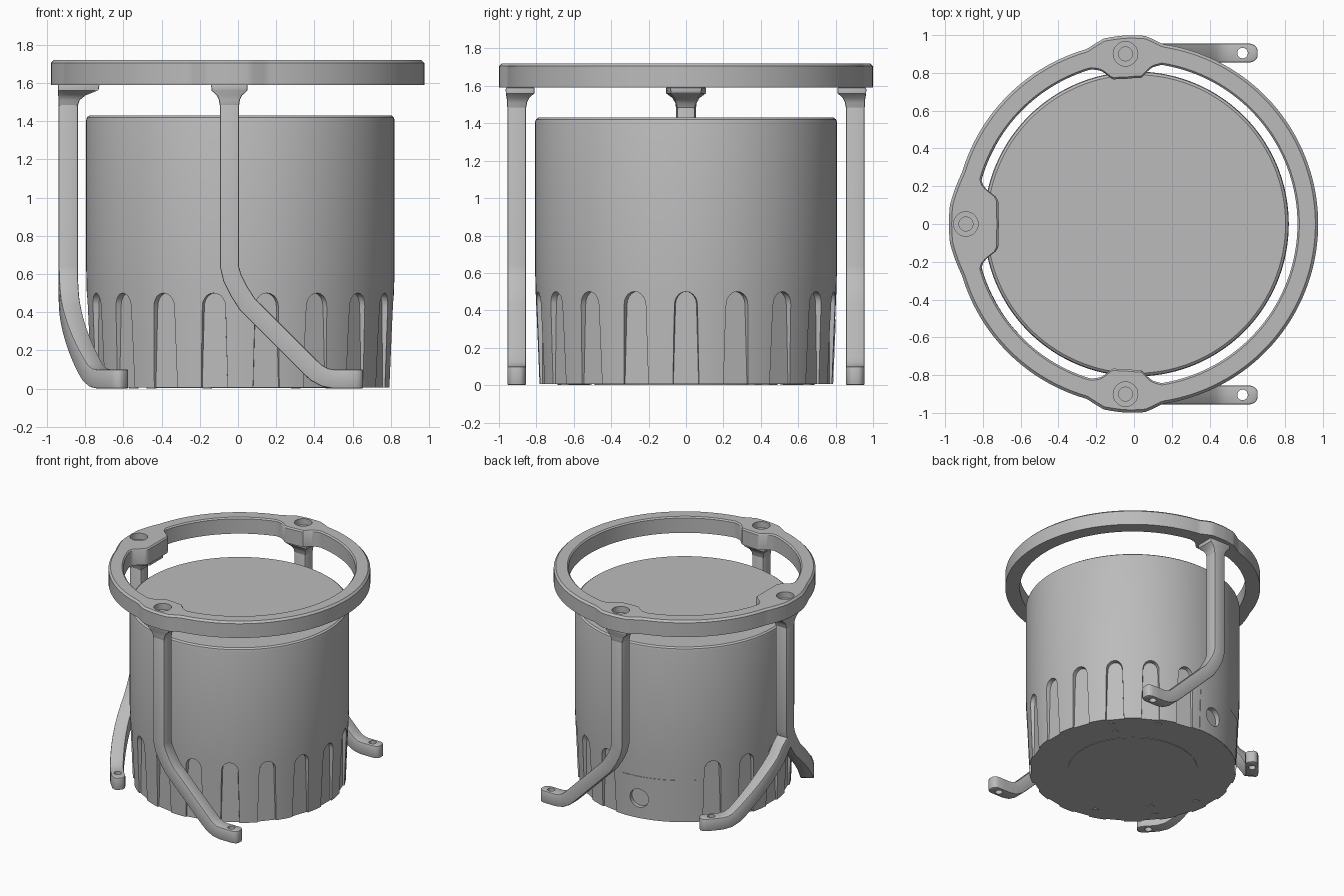
import bpy, bmesh
from math import sin, cos, pi, radians, degrees, hypot
from mathutils import Vector, Matrix

if "Cube" in bpy.data.objects:
    bpy.data.objects.remove(bpy.data.objects["Cube"])

CX = 0.0125      # shared axis of body and ring
RB = 0.9025      # radius of the bolt and leg circle
FRONT, LEFT = radians(-93.65), pi

grey = bpy.data.materials.new("plain grey")
grey.use_nodes = True
grey.diffuse_color = (0.5, 0.5, 0.5, 1)
grey.node_tree.nodes["Principled BSDF"].inputs["Base Color"].default_value = (0.5, 0.5, 0.5, 1)


def polar(r, a, z):
    return Vector((CX + r * cos(a), r * sin(a), z))


def finish(name, bm):
    bmesh.ops.recalc_face_normals(bm, faces=bm.faces[:])
    me = bpy.data.meshes.new(name)
    bm.to_mesh(me)
    bm.free()
    ob = bpy.data.objects.new(name, me)
    bpy.context.collection.objects.link(ob)
    me.materials.append(grey)
    return ob


def loft(name, rings, closed=False):
    """Skin a list of equal vertex rings; cap the ends unless closed."""
    bm = bmesh.new()
    vs = [[bm.verts.new(p) for p in ring] for ring in rings]
    n = len(vs[0])
    pairs = list(zip(vs, vs[1:])) + ([(vs[-1], vs[0])] if closed else [])
    for a, b in pairs:
        for i in range(n):
            j = (i + 1) % n
            bm.faces.new((a[i], a[j], b[j], b[i]))
    if not closed:
        bm.faces.new(vs[0])
        bm.faces.new(vs[-1])
    return finish(name, bm)


def cylinder(name, r, low, high, seg=32):
    """Cylinder between two points."""
    low, high = Vector(low), Vector(high)
    axis = high - low
    bm = bmesh.new()
    m = Matrix.Translation((low + high) / 2) @ axis.to_track_quat('Z', 'Y').to_matrix().to_4x4()
    bmesh.ops.create_cone(bm, cap_ends=True, segments=seg, radius1=r, radius2=r,
                          depth=axis.length, matrix=m)
    return finish(name, bm)


def activate(ob):
    bpy.ops.object.select_all(action='DESELECT')
    ob.select_set(True)
    bpy.context.view_layer.objects.active = ob


def apply(ob, mod):
    activate(ob)
    bpy.ops.object.modifier_apply(modifier=mod.name)


def cut(ob, cutter):
    mod = ob.modifiers.new("cut", 'BOOLEAN')
    mod.operation, mod.solver, mod.object = 'DIFFERENCE', 'EXACT', cutter
    apply(ob, mod)
    bpy.data.objects.remove(cutter)


def round_edges(ob, width):
    mod = ob.modifiers.new("round", 'BEVEL')
    mod.width, mod.segments, mod.angle_limit = width, 2, radians(50)
    apply(ob, mod)


def smooth(ob, angle=35):
    activate(ob)
    bpy.ops.object.shade_smooth_by_angle(angle=radians(angle))


# Body: slightly tapered drum with a rounded top rim
SEG = 144
profile = [(0.783, 0.005), (0.795, 0.3), (0.804, 0.5), (0.807, 0.62),
           (0.807, 1.405), (0.803, 1.42), (0.79, 1.43)]
body = loft("body", [[polar(r, 2 * pi * i / SEG, z) for i in range(SEG)] for r, z in profile])

# Round-topped flutes around the lower body, left out where the panel sits
outline = [(-0.078, -0.1), (0.078, -0.1)]
outline += [(0.062 * cos(pi * k / 10), 0.43 + 0.07 * sin(pi * k / 10)) for k in range(11)]
for k in range(18):
    if k in (5, 6):
        continue
    a = radians(20 * k)
    side = Vector((-sin(a), cos(a), 0))
    rings = [[polar(r, a, z) + side * t * w for t, z in outline]
             for r, w in ((0.768, 0.9), (0.9, 1.3))]
    cut(body, loft("flute_cutter", rings))

# Access panel with a round recess
panel_rings = []
for k in range(25):
    a = radians(90 + 41 * k / 24)
    panel_rings.append([polar(r, a, z) for r, z in
                        ((0.77, 0.006), (0.787, 0.006), (0.801, 0.35), (0.77, 0.35))])
panel = loft("access_panel", panel_rings)
port = radians(100)
for ob in (panel, body):
    cut(ob, cylinder("port_cutter", 0.075, polar(0.755, port, 0.17), polar(0.95, port, 0.17)))
smooth(panel)
smooth(body, 25)

# Underside plate and screws
smooth(cylinder("base_plate", 0.49, (CX, 0, 0.002), (CX, 0, 0.02), 64))
for r, deg in ((0.71, 66), (0.71, 37), (0.59, 37), (0.67, -105),
               (0.575, 216), (0.69, 216), (0.68, 185)):
    a = radians(deg)
    smooth(cylinder("base_screw", 0.025, polar(r, a, 0), polar(r, a, 0.02), 20))


# Top ring with three thickened bolt pads
def ramp(t, points):
    for (t0, v0), (t1, v1) in zip(points, points[1:]):
        if t <= t1:
            return v0 + (v1 - v0) * (t - t0) / (t1 - t0)
    return points[-1][1]


R_OUT, R_IN = 0.9625, 0.853
SMALL = ([(0, 1.0), (0.1, 0.997), (0.13, 0.985), (0.19, R_OUT)],
         [(0, 0.77), (0.09, 0.775), (0.14, 0.827), (0.16, 0.838), (0.2, R_IN)])
LARGE = ([(0, 0.9925), (0.09, 0.992), (0.15, 0.982), (0.26, R_OUT)],
         [(0, 0.727), (0.14, 0.738), (0.17, 0.752), (0.215, 0.83), (0.25, R_IN)])
BOLTS = [(FRONT, SMALL), (-FRONT, SMALL), (LEFT, LARGE)]

sections = []
for k in range(360):
    a = radians(k)
    ro, ri = R_OUT, R_IN
    for centre, (outer, inner) in BOLTS:
        t = RB * abs((a - centre + pi) % (2 * pi) - pi)
        ro, ri = max(ro, ramp(t, outer)), min(ri, ramp(t, inner))
    sections.append([polar(r, a, z) for r, z in
                     ((ro, 1.59), (ro, 1.705), (ro - 0.015, 1.72),
                      (ri + 0.01, 1.72), (ri, 1.71), (ri, 1.59))])
ring = loft("top_ring", sections, closed=True)
for a, _ in BOLTS:
    for r, depth in ((0.065, 1.67), (0.037, 1.63)):
        cut(ring, cylinder("bolt_cutter", r, polar(RB, a, depth), polar(RB, a, 1.8)))
smooth(ring)


# Legs: a square bar swept along a path of (sideways, height)
def straight(sign):
    return lambda t, d, z: Vector((-0.045 + t, sign * (0.905 + d), z))


def arc(sign):
    return lambda t, d, z: polar(RB + d, LEFT + sign * t / RB, z)


BEND = [(0, 0.64), (0.015, 0.58), (0.05, 0.51), (0.095, 0.44)]
BEND += [(0.095 + 0.325 * k / 8, 0.44 - 0.325 * k / 8) for k in range(1, 9)]
BEND += [(0.455, 0.083), (0.5, 0.058), (0.55, 0.05), (0.6, 0.05), (0.66, 0.05)]
TIP = [(0.68, 0.043), (0.692, 0.033), (0.7, 0.018)]


def leg(name, place, path, half=0.05, stretch=1.0):
    pts = [(t * stretch, z, half) for t, z in path]
    pts += [(t * stretch, 0.05, w) for t, w in TIP]
    rings = []
    for i, (t, z, w) in enumerate(pts):
        p, q = pts[max(i - 1, 0)], pts[min(i + 1, len(pts) - 1)]
        dt, dz = q[0] - p[0], q[1] - p[1]
        n = hypot(dt, dz)
        nt, nz = -dz / n * 0.05, dt / n * 0.05
        rings.append([place(t + s * nt, d, z + s * nz)
                      for s, d in ((-1, -w), (1, -w), (1, w), (-1, w))])
    ob = loft(name, rings)
    round_edges(ob, 0.01)
    hole = 0.62 * stretch
    cut(ob, cylinder("foot_cutter", 0.028, place(hole, 0, -0.1), place(hole, 0, 0.2), 24))
    smooth(ob)


FULL = [(0, 1.54)] + BEND
leg("front_leg", straight(-1), FULL)
leg("back_leg", straight(1), FULL)
leg("side_leg", arc(1), FULL, stretch=1.08)
leg("side_leg_branch", arc(-1), [(0, 0.56)] + BEND[2:], half=0.049, stretch=1.08)


# Flared brackets joining each leg to the ring
def bracket(name, place, spread, reach):
    rings = []
    for z, f in ((1.48, 0), (1.51, 0.08), (1.535, 0.35), (1.56, 0.95), (1.592, 1)):
        w, d = 0.051 + spread * f, -0.051 - reach * f
        o = 0.051 + 0.008 * f
        rings.append([place(s * w, e, z) for s, e in ((-1, d), (1, d), (1, o), (-1, o))])
    ob = loft(name, rings)
    round_edges(ob, 0.008)
    smooth(ob)


bracket("front_bracket", straight(-1), 0.045, 0.045)
bracket("back_bracket", straight(1), 0.045, 0.045)
bracket("side_bracket", arc(1), 0.052, 0.11)
